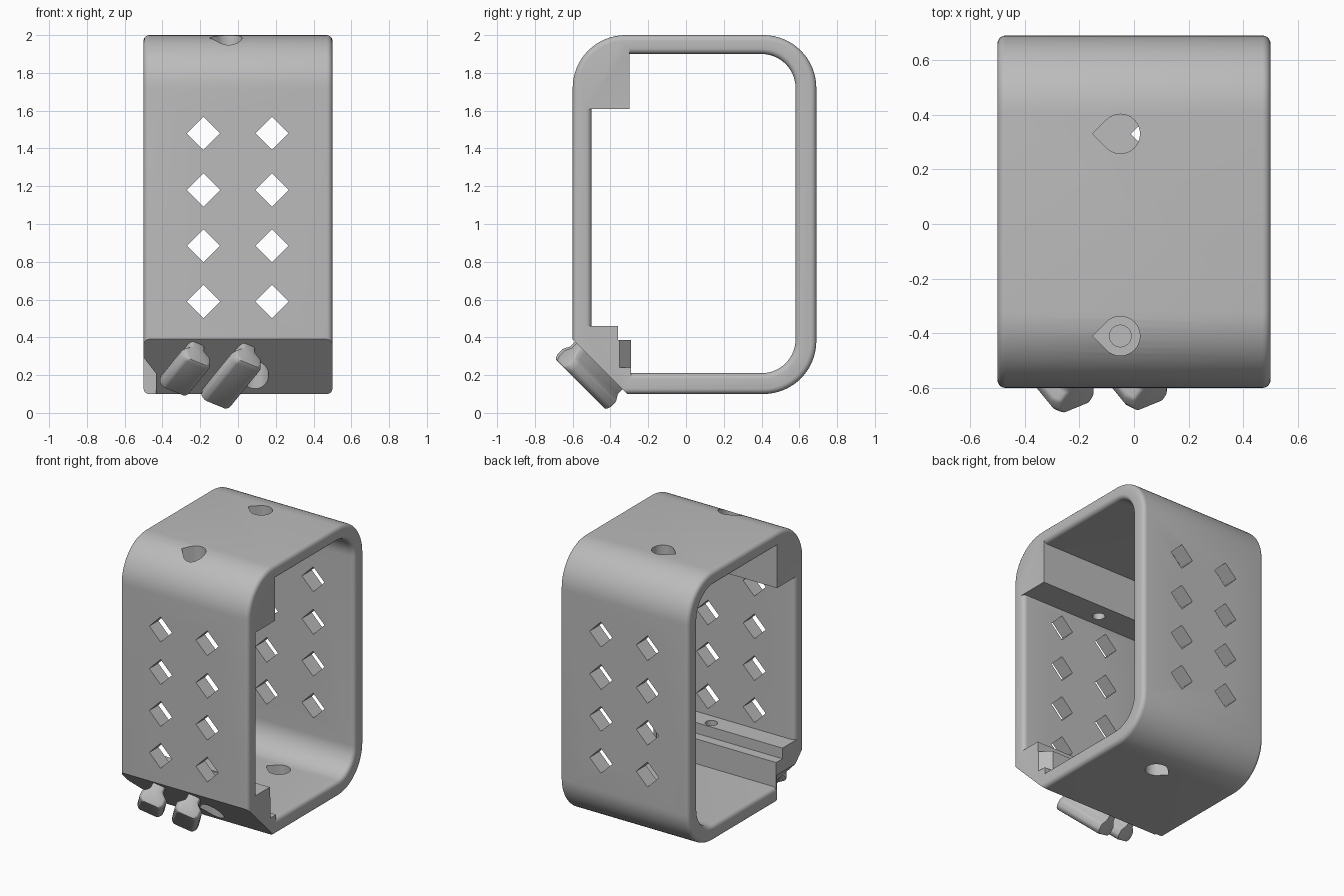
import bpy, bmesh, math
from mathutils import Vector, Matrix

old = bpy.data.objects.get("Cube")
if old:
    bpy.data.objects.remove(old)

grey = bpy.data.materials.new("plain grey")
grey.use_nodes = True
grey.diffuse_color = (0.5, 0.5, 0.5, 1)
grey.node_tree.nodes["Principled BSDF"].inputs["Base Color"].default_value = (0.5, 0.5, 0.5, 1)


def loft(name, sections):
    """Skin equal-length closed sections and cap both ends."""
    bm = bmesh.new()
    rings = [[bm.verts.new(p) for p in s] for s in sections]
    for a, b in zip(rings, rings[1:]):
        for i in range(len(a)):
            j = (i + 1) % len(a)
            bm.faces.new((a[i], a[j], b[j], b[i]))
    bm.faces.new(rings[0])
    bm.faces.new(rings[-1])
    bmesh.ops.recalc_face_normals(bm, faces=bm.faces)
    mesh = bpy.data.meshes.new(name)
    bm.to_mesh(mesh)
    bm.free()
    mesh.materials.append(grey)
    ob = bpy.data.objects.new(name, mesh)
    bpy.context.collection.objects.link(ob)
    return ob


def activate(ob):
    bpy.ops.object.select_all(action='DESELECT')
    ob.select_set(True)
    bpy.context.view_layer.objects.active = ob


def cut(ob, cutter):
    mod = ob.modifiers.new("cut", 'BOOLEAN')
    mod.operation = 'DIFFERENCE'
    mod.solver = 'EXACT'
    mod.object = cutter
    activate(ob)
    bpy.ops.object.modifier_apply(modifier=mod.name)
    bpy.data.objects.remove(cutter)


def arc(y, z, r, start, end, steps=16):
    angles = [math.radians(start + (end - start) * i / steps) for i in range(steps + 1)]
    return [(y + r * math.cos(a), z + r * math.sin(a)) for a in angles]


# Frame profiles in (y, z); d is the amount of edge rounding
def outer(d):
    r = 0.28
    return (arc(0.69 - r, 0.1 + r, r - d, -90, 0)
            + arc(0.69 - r, 2 - r, r - d, 0, 90)
            + arc(-0.6 + r, 2 - r, r - d, 90, 180)
            + [(-0.6 + d, 0.39 - d), (-0.31 - d, 0.1 + d)])


def inner(d):
    r = 0.18
    return (arc(0.58 - r, 0.21 + r, r + d, -90, 0)
            + arc(0.58 - r, 1.9 - r, r + d, 0, 90)
            + [(-0.3, 1.9 + d), (-0.3, 1.61), (-0.5 - d, 1.61), (-0.5 - d, 0.46),
               (-0.36, 0.46), (-0.36, 0.385), (-0.29, 0.385), (-0.29, 0.21 - d)])


# Rounded rim: list of (x, inset) from the middle to the side
R = 0.03
rim = [(0.5 - R + R * math.sin(t * math.pi / 10), R - R * math.cos(t * math.pi / 10))
       for t in range(6)]
stations = [(-x, d) for x, d in reversed(rim)] + rim


def along_x(profile, rows):
    return [[(x, y, z) for y, z in profile(d)] for x, d in rows]


frame = loft("frame", along_x(outer, stations))
opening_rows = [(-0.55, R)] + stations + [(0.55, R)]
cut(frame, loft("opening_cutter", along_x(inner, opening_rows)))


# Diamond windows through the front and back walls
for x in (-0.183, 0.18):
    for z in (0.59, 0.885, 1.18, 1.48):
        h = 0.088
        diamond = [(x - h, z), (x, z - h), (x + h, z), (x, z + h)]
        cut(frame, loft("window_cutter", [[(a, y, b) for a, b in diamond] for y in (-0.8, 0.8)]))


# Teardrop screw holes, with narrow bores through the thick corners
def hole(shape, z0, z1):
    cut(frame, loft("hole_cutter", [[(x, y, z) for x, y in shape] for z in (z0, z1)]))


def teardrop(x, y, r=0.072):
    return arc(x, y, r, -135, 135, 24) + [(x - r * math.sqrt(2), y)]


for x, bore, back, front in ((-0.05, (1.5, 1.8), (1.8, 2.1), (1.75, 2.1)),
                             (0.09, (0.3, 0.6), (0, 0.3), (0, 0.34))):
    hole(teardrop(x, 0.33), *back)
    hole(teardrop(x, -0.41), *front)
    hole(arc(x, -0.41, 0.04, 0, 345, 23), *bore)

# Small cutaways at the ends of the lower corner block
hole([(0.52, -0.37), (0.52, -0.28), (0.42, -0.28)], 0.24, 0.4)
notch = [(-0.52, 0.05), (-0.435, 0.05), (-0.435, 0.21), (-0.52, 0.32)]
cut(frame, loft("notch_cutter", [[(x, y, z) for x, z in notch] for y in (-0.8, -0.3)]))

# Two slanted T-shaped cleats on the sloping lower corner
slope = Matrix(((1, 0, 0), (0, -1, -1), (0, 1, -1)))
slope[1] *= math.sqrt(0.5)
slope[2] *= math.sqrt(0.5)
base = Vector((0, -0.455, 0.245))
lean = math.radians(30)
axis = Vector((math.sin(lean), math.cos(lean), 0))
across = Vector((math.cos(lean), -math.sin(lean), 0))
half_section = [(0.045, -0.03), (0.045, 0.035), (0.088, 0.07), (0.088, 0.115), (0.065, 0.14)]
section = half_section + [(-a, w) for a, w in reversed(half_section)]

for name, u, v, length in (("right_cleat", -0.275, 0.06, 0.26), ("left_cleat", -0.03, 0.005, 0.36)):
    centre = Vector((u, v, 0))
    rows = []
    for end, width in ((-0.5, 1), (0.4, 1), (0.5, 0.8)):
        rows.append([base + slope @ (centre + axis * length * end
                                     + across * a * width + Vector((0, 0, w)))
                     for a, w in section])
    cleat = loft(name, rows)
    bevel = cleat.modifiers.new("soft edges", 'BEVEL')
    bevel.width = 0.01
    bevel.segments = 2
    activate(cleat)
    bpy.ops.object.modifier_apply(modifier=bevel.name)
    bpy.ops.object.shade_smooth_by_angle(angle=math.radians(35))

activate(frame)
bpy.ops.object.shade_smooth_by_angle(angle=math.radians(30))
